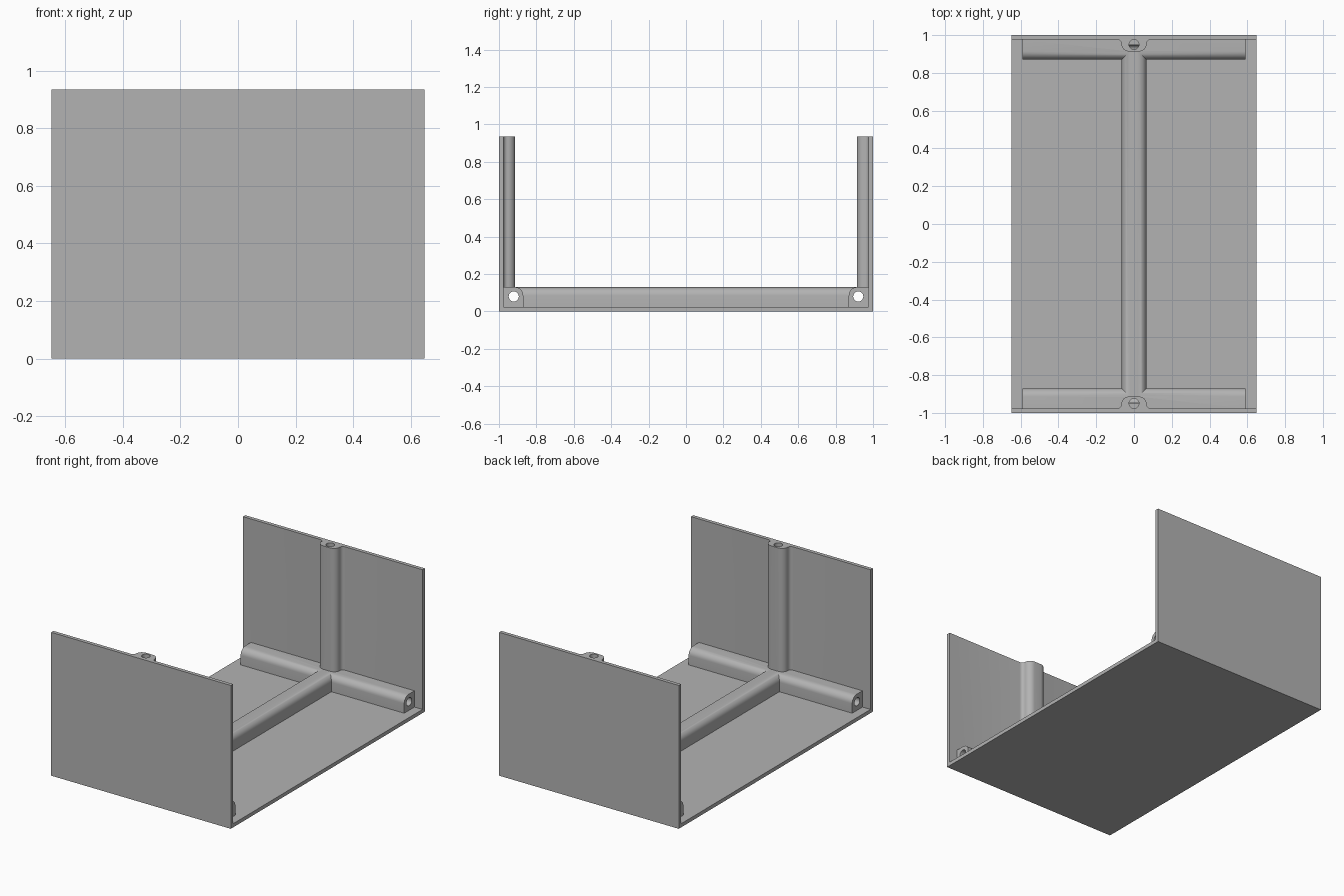
import bpy, bmesh, math
from mathutils import Vector

if "Cube" in bpy.data.objects:
    bpy.data.objects.remove(bpy.data.objects["Cube"])

grey = bpy.data.materials.new("grey_plastic")
grey.diffuse_color = (0.45, 0.45, 0.45, 1)
grey.use_nodes = True
grey.node_tree.nodes["Principled BSDF"].inputs["Base Color"].default_value = grey.diffuse_color

W, L, H, T = 0.648, 1.0, 0.935, 0.024   # half width, half length, height, wall
RIB_TOP, RIB_IN, RIB_X = 0.13, 0.87, 0.59
E = 0.01                                # how far ribs sink into the shell


def prism(name, outline, place, a, b):
    """Extrude a 2D outline from a to b; place(u, v, t) maps to 3D."""
    bm = bmesh.new()
    face = bm.faces.new([bm.verts.new(place(u, v, a)) for u, v in outline])
    shift = Vector(place(0, 0, b)) - Vector(place(0, 0, a))
    new = bmesh.ops.extrude_face_region(bm, geom=[face])["geom"]
    bmesh.ops.translate(bm, vec=shift, verts=[g for g in new if isinstance(g, bmesh.types.BMVert)])
    bmesh.ops.recalc_face_normals(bm, faces=bm.faces)
    mesh = bpy.data.meshes.new(name)
    bm.to_mesh(mesh)
    bm.free()
    mesh.materials.append(grey)
    ob = bpy.data.objects.new(name, mesh)
    bpy.context.collection.objects.link(ob)
    return ob


def arc(cu, cv, r, a0, a1, n=8):
    return [(cu + r * math.cos(math.radians(a0 + (a1 - a0) * i / n)),
             cv + r * math.sin(math.radians(a0 + (a1 - a0) * i / n))) for i in range(n + 1)]


def combine(base, other, operation):
    mod = base.modifiers.new("combine", 'BOOLEAN')
    mod.operation, mod.solver, mod.object = operation, 'EXACT', other
    bpy.context.view_layer.objects.active = base
    bpy.ops.object.modifier_apply(modifier=mod.name)
    bpy.data.objects.remove(other)


along_x = lambda u, v, t: (t, u, v)
along_y = lambda u, v, t: (u, t, v)

# U-shaped shell: floor and two end walls
shell = [(-L, 0), (L, 0), (L, H), (L - T, H), (L - T, T), (T - L, T), (T - L, H), (-L, H)]
bracket = prism("bracket", shell, along_x, -W, W)

# Floor rib along the length, rounded on top
R = 0.045
rib = [(-0.065, T - E), (0.065, T - E)] + arc(0.065 - R, RIB_TOP - R, R, 0, 90) \
    + arc(R - 0.065, RIB_TOP - R, R, 90, 180)
combine(bracket, prism("floor_rib", rib, along_y, -0.93, 0.93), 'UNION')

# Corner ribs and wall posts at both ends
corner = [(L - T + E, T - E), (L - T + E, RIB_TOP)] \
    + arc(RIB_IN + R, RIB_TOP - R, R, 90, 180) + [(RIB_IN, T - E)]
P, PY, F = 0.067, 0.913, 0.022
half = [(P + F, L - T + E)] + arc(P + F, L - T - F, F, 90, 180, 5) \
    + arc(P - 0.042, PY + 0.042, 0.042, 0, -90)
post = half + [(-u, v) for u, v in reversed(half)]
for s in (-1, 1):
    side_x = lambda u, v, t: (t, s * u, v)
    side_z = lambda u, v, t: (u, s * v, t)
    combine(bracket, prism("corner_rib", corner, side_x, -RIB_X, RIB_X), 'UNION')
    combine(bracket, prism("wall_post", post, side_z, 0.05, H), 'UNION')

# Rod holes through the corner ribs and down the posts
for s in (-1, 1):
    side_x = lambda u, v, t: (t, s * u, v)
    side_z = lambda u, v, t: (u, s * v, t)
    combine(bracket, prism("rib_hole", arc(0.921, 0.08, 0.027, 0, 345, 23), side_x, -0.7, 0.7), 'DIFFERENCE')
    combine(bracket, prism("post_hole", arc(0, 0.95, 0.026, 0, 345, 23), side_z, 0.08, 1.0), 'DIFFERENCE')

bpy.ops.object.select_all(action='DESELECT')
bracket.select_set(True)
bpy.context.view_layer.objects.active = bracket
bpy.ops.object.shade_smooth_by_angle(angle=math.radians(30))
